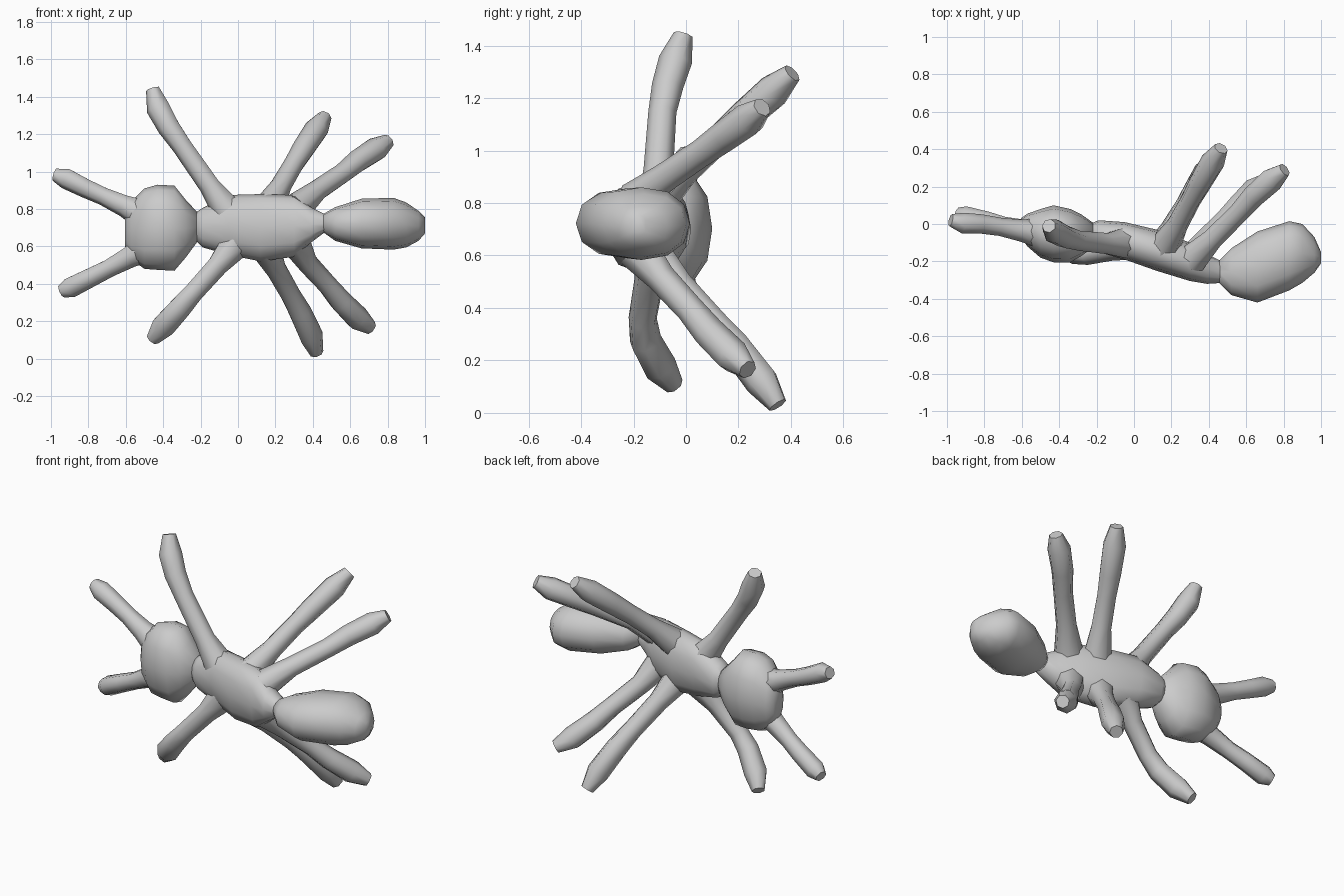
import bpy, bmesh
from math import cos, sin, pi, copysign, radians
from mathutils import Vector


def loft(name, rings):
    """Skin a list of equal-length point rings and cap both ends."""
    bm = bmesh.new()
    loops = [[bm.verts.new(p) for p in ring] for ring in rings]
    n = len(loops[0])
    for a, b in zip(loops, loops[1:]):
        for i in range(n):
            j = (i + 1) % n
            bm.faces.new((a[i], a[j], b[j], b[i]))
    bm.faces.new(loops[0])
    bm.faces.new(loops[-1])
    bmesh.ops.recalc_face_normals(bm, faces=bm.faces[:])
    me = bpy.data.meshes.new(name)
    bm.to_mesh(me)
    bm.free()
    ob = bpy.data.objects.new(name, me)
    bpy.context.collection.objects.link(ob)
    bpy.ops.object.select_all(action='DESELECT')
    ob.select_set(True)
    bpy.context.view_layer.objects.active = ob
    bpy.ops.object.shade_smooth_by_angle(angle=radians(60))
    return ob


def body(name, stations, sides=12, power=0.9):
    """Each station: x, y min, y max, z min, z max."""
    def curve(v):
        return copysign(abs(v) ** power, v)
    rings = []
    for x, y0, y1, z0, z1 in stations:
        rings.append([Vector((x,
                              (y0 + y1) / 2 + (y1 - y0) / 2 * curve(cos(2 * pi * i / sides)),
                              (z0 + z1) / 2 + (z1 - z0) / 2 * curve(sin(2 * pi * i / sides))))
                      for i in range(sides)])
    loft(name, rings)


def limb(name, path, radii, sides=7):
    """Tapered tube along a short path."""
    pts = [Vector(p) for p in path]
    rings = []
    for k, p in enumerate(pts):
        t = (pts[min(k + 1, len(pts) - 1)] - pts[max(k - 1, 0)]).normalized()
        u = t.cross(Vector((0, 1, 0))).normalized()
        v = t.cross(u)
        rings.append([p + radii[k] * (u * cos(2 * pi * i / sides) + v * sin(2 * pi * i / sides))
                      for i in range(sides)])
    loft(name, rings)


# Three body segments
body("head", [
    (-0.605, -0.07, 0.03, 0.60, 0.77),
    (-0.57, -0.12, 0.055, 0.53, 0.84),
    (-0.50, -0.18, 0.08, 0.48, 0.91),
    (-0.43, -0.205, 0.10, 0.475, 0.93),
    (-0.34, -0.205, 0.08, 0.47, 0.925),
    (-0.28, -0.17, 0.05, 0.54, 0.85),
    (-0.21, -0.12, 0.00, 0.635, 0.775)])
body("thorax", [
    (-0.235, -0.12, 0.00, 0.64, 0.775),
    (-0.19, -0.15, 0.02, 0.595, 0.805),
    (-0.05, -0.19, 0.01, 0.555, 0.875),
    (0.12, -0.25, -0.03, 0.52, 0.88),
    (0.30, -0.305, -0.10, 0.545, 0.875),
    (0.39, -0.32, -0.16, 0.62, 0.81),
    (0.47, -0.315, -0.20, 0.68, 0.77)])
body("abdomen", [
    (0.45, -0.31, -0.20, 0.68, 0.77),
    (0.52, -0.38, -0.13, 0.63, 0.81),
    (0.66, -0.42, -0.04, 0.59, 0.855),
    (0.83, -0.355, 0.015, 0.583, 0.86),
    (0.90, -0.315, 0.00, 0.595, 0.835),
    (0.965, -0.26, -0.07, 0.63, 0.79),
    (1.0, -0.21, -0.15, 0.67, 0.755)])

# Legs: root, knee, shin, foot, tip
LEG = (0.085, 0.058, 0.055, 0.062, 0.066, 0.038)
limb("front_leg_upper", [(-0.06, -0.10, 0.80), (-0.15, -0.105, 0.925), (-0.30, -0.09, 1.14),
                         (-0.37, -0.07, 1.24), (-0.425, -0.04, 1.34), (-0.455, -0.01, 1.44)], LEG)
limb("front_leg_lower", [(-0.02, -0.11, 0.61), (-0.11, -0.14, 0.50), (-0.24, -0.165, 0.355),
                         (-0.31, -0.155, 0.275), (-0.40, -0.10, 0.175), (-0.455, -0.045, 0.105)], LEG)
limb("middle_leg_upper", [(0.16, -0.13, 0.80), (0.23, -0.01, 0.92), (0.30, 0.12, 1.04),
                          (0.35, 0.21, 1.12), (0.42, 0.33, 1.225), (0.465, 0.405, 1.295)], LEG)
limb("middle_leg_lower", [(0.14, -0.13, 0.60), (0.20, -0.02, 0.48), (0.28, 0.11, 0.34),
                          (0.33, 0.19, 0.25), (0.39, 0.29, 0.12), (0.42, 0.35, 0.03)], LEG)
limb("rear_leg_upper", [(0.31, -0.19, 0.80), (0.42, -0.08, 0.895), (0.56, 0.06, 0.99),
                        (0.64, 0.15, 1.055), (0.74, 0.24, 1.12), (0.805, 0.29, 1.165)], LEG)
limb("rear_leg_lower", [(0.30, -0.19, 0.63), (0.37, -0.09, 0.51), (0.48, 0.02, 0.39),
                        (0.55, 0.09, 0.305), (0.64, 0.18, 0.215), (0.71, 0.235, 0.165)], LEG)

# Antennae
FEELER = (0.085, 0.060, 0.050, 0.053, 0.057, 0.035)
limb("antenna_upper", [(-0.50, -0.05, 0.77), (-0.61, -0.035, 0.82), (-0.72, -0.015, 0.87),
                       (-0.82, 0.00, 0.915), (-0.92, 0.005, 0.965), (-0.98, 0.02, 0.985)], FEELER)
limb("antenna_lower", [(-0.48, -0.05, 0.60), (-0.58, -0.035, 0.545), (-0.69, -0.01, 0.485),
                       (-0.78, 0.015, 0.44), (-0.90, 0.04, 0.38), (-0.945, 0.055, 0.36)], FEELER)
